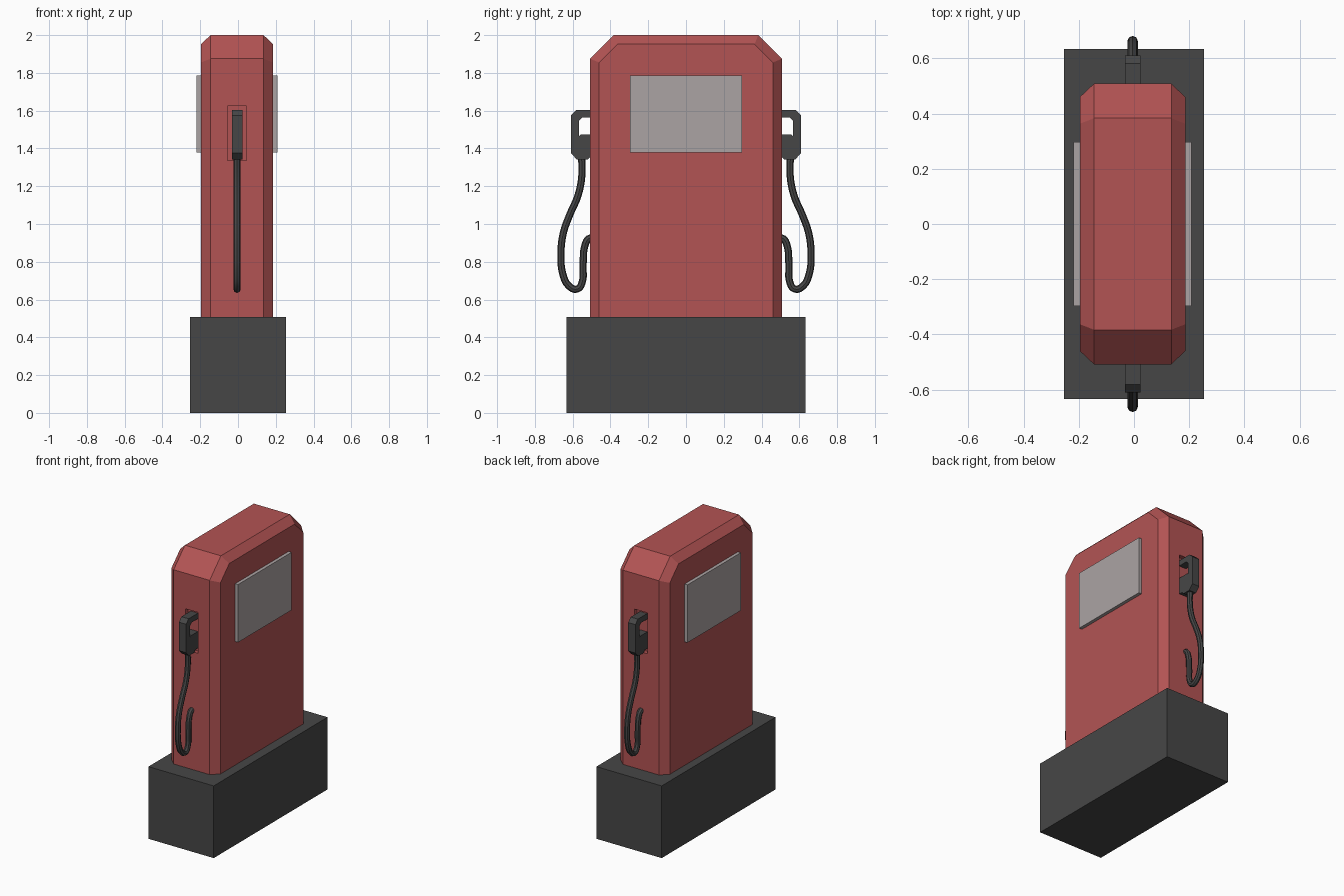
import bpy
import bmesh

cube = bpy.data.objects.get("Cube")
if cube:
    bpy.data.objects.remove(cube, do_unlink=True)

CX = -0.005  # the cabinet sits slightly off the plinth's centre line


def material(name, rgb):
    mat = bpy.data.materials.new(name)
    mat.use_nodes = True
    mat.diffuse_color = (*rgb, 1)
    mat.node_tree.nodes["Principled BSDF"].inputs["Base Color"].default_value = (*rgb, 1)
    return mat


red = material("red paint", (0.45, 0.088, 0.088))
dark = material("dark grey", (0.062, 0.062, 0.062))
grey = material("screen grey", (0.41, 0.37, 0.37))


def loft(name, sections, mat):
    """Join (x, [(y, z), ...]) cross-sections into a closed solid."""
    bm = bmesh.new()
    rings = [[bm.verts.new((x, y, z)) for y, z in pts] for x, pts in sections]
    for a, b in zip(rings, rings[1:]):
        for i in range(len(a)):
            j = (i + 1) % len(a)
            bm.faces.new((a[i], a[j], b[j], b[i]))
    bm.faces.new(rings[0])
    bm.faces.new(rings[-1])
    bmesh.ops.recalc_face_normals(bm, faces=bm.faces)
    mesh = bpy.data.meshes.new(name)
    bm.to_mesh(mesh)
    bm.free()
    mesh.materials.append(mat)
    obj = bpy.data.objects.new(name, mesh)
    bpy.context.collection.objects.link(obj)
    return obj


def box(name, x0, x1, y0, y1, z0, z1, mat):
    pts = [(y0, z0), (y1, z0), (y1, z1), (y0, z1)]
    return loft(name, [(x0, pts), (x1, pts)], mat)


def activate(obj):
    bpy.ops.object.select_all(action="DESELECT")
    obj.select_set(True)
    bpy.context.view_layer.objects.active = obj


# Plinth
box("base", -0.254, 0.254, -0.633, 0.633, 0, 0.508, dark)


# Cabinet with clipped shoulders and chamfered sides
def mirrored(half):
    return half + [(-y, z) for y, z in reversed(half)]


outer = mirrored([(0.508, 0.5), (0.508, 1.875), (0.383, 2.0)])
inner = mirrored([(0.46, 0.5), (0.46, 1.855), (0.363, 1.952)])
body = loft("cabinet", [(CX - 0.191, inner), (CX - 0.14, outer),
                        (CX + 0.14, outer), (CX + 0.191, inner)], red)

# Display panels on both broad sides
for side, label in ((-1, "right"), (1, "left")):
    x0, x1 = sorted((CX + side * 0.18, CX + side * 0.214))
    box(label + "_display", x0, x1, -0.297, 0.297, 1.378, 1.785, grey)

grip = [(0.47, 1.603), (0.582, 1.603), (0.61, 1.575), (0.61, 1.375),
        (0.577, 1.341), (0.52, 1.341), (0.505, 1.357), (0.47, 1.357),
        (0.47, 1.474), (0.557, 1.474), (0.567, 1.464), (0.567, 1.545),
        (0.548, 1.564), (0.47, 1.564)]
path = [(0.553, 1.36), (0.551, 1.26), (0.572, 1.15), (0.615, 1.05),
        (0.65, 0.95), (0.662, 0.84), (0.652, 0.735), (0.62, 0.672),
        (0.577, 0.655), (0.55, 0.69), (0.545, 0.78), (0.534, 0.89),
        (0.515, 0.922), (0.49, 0.927)]

for side, label in ((-1, "front"), (1, "back")):
    # Recess behind the nozzle
    y0, y1 = sorted((side * 0.478, side * 0.6))
    cutter = box("recess_cutter", CX - 0.05, CX + 0.05, y0, y1, 1.337, 1.625, red)
    cutter.hide_render = True
    cut = body.modifiers.new("recess", "BOOLEAN")
    cut.operation, cut.solver, cut.object = "DIFFERENCE", "EXACT", cutter
    activate(body)
    bpy.ops.object.modifier_apply(modifier=cut.name)
    bpy.data.objects.remove(cutter, do_unlink=True)

    # Nozzle
    pts = [(side * y, z) for y, z in grip]
    loft(label + "_nozzle", [(CX - 0.028, pts), (CX + 0.028, pts)], dark)

    # Hose
    curve = bpy.data.curves.new(label + "_hose", "CURVE")
    curve.dimensions = "3D"
    curve.bevel_depth = 0.019
    curve.bevel_resolution = 2
    curve.resolution_u = 4
    curve.use_fill_caps = True
    spline = curve.splines.new("BEZIER")
    spline.bezier_points.add(len(path) - 1)
    for p, (y, z) in zip(spline.bezier_points, path):
        p.co = (CX, side * y, z)
        p.handle_left_type = p.handle_right_type = "AUTO"
    curve.materials.append(dark)
    hose = bpy.data.objects.new(label + "_hose", curve)
    bpy.context.collection.objects.link(hose)
    activate(hose)
    bpy.ops.object.convert(target="MESH")
    bpy.ops.object.shade_smooth_by_angle()
